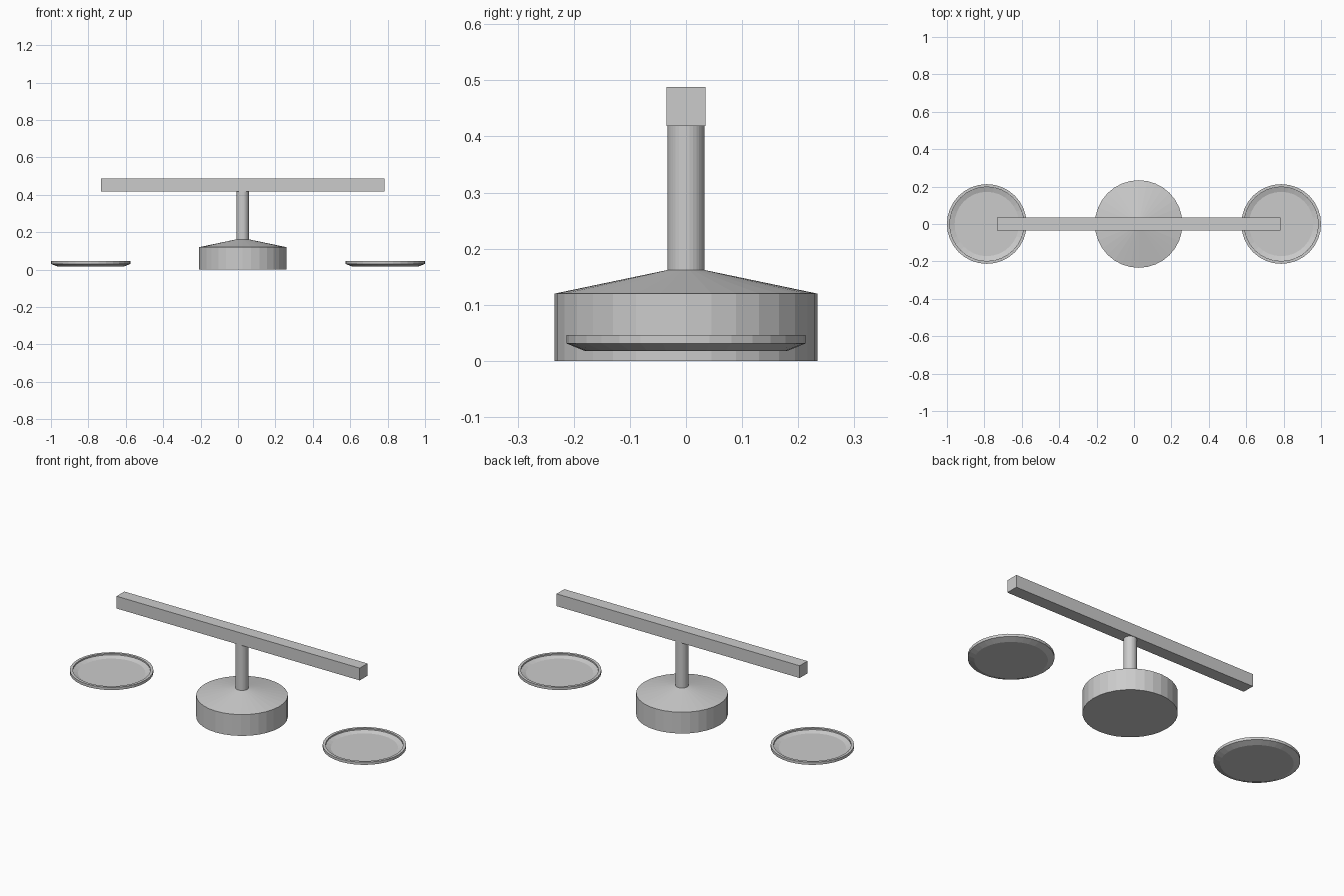
import bpy, bmesh
from math import cos, sin, pi

if "Cube" in bpy.data.objects:
    bpy.data.objects.remove(bpy.data.objects["Cube"])

SIDES = 32
CX = 0.025  # the stand sits slightly right of the pans' midpoint


def lathe(name, profile, location):
    """Spin a closed (radius, z) profile around z; radius 0 makes a pole."""
    bm = bmesh.new()
    rings = []
    for r, z in profile:
        if r == 0:
            rings.append([bm.verts.new((0, 0, z))] * SIDES)
        else:
            rings.append([bm.verts.new((r * cos(2 * pi * i / SIDES),
                                        r * sin(2 * pi * i / SIDES), z))
                          for i in range(SIDES)])
    for a, b in zip(rings, rings[1:]):
        for i in range(SIDES):
            j = (i + 1) % SIDES
            bm.faces.new(dict.fromkeys((a[i], a[j], b[j], b[i])))
    bmesh.ops.recalc_face_normals(bm, faces=bm.faces)
    mesh = bpy.data.meshes.new(name)
    bm.to_mesh(mesh)
    bm.free()
    obj = bpy.data.objects.new(name, mesh)
    obj.location = location
    bpy.context.collection.objects.link(obj)
    return obj


# Drum base with sloped top, running up into the post
lathe("base_and_post", [(0, 0), (0.234, 0), (0.234, 0.12), (0.033, 0.162),
                        (0.033, 0.42), (0, 0.42)], (CX, 0, 0))

# Square beam
bpy.ops.mesh.primitive_cube_add(size=1, location=(CX, 0, 0.4535))
beam = bpy.context.object
beam.name = "beam"
beam.scale = (1.514, 0.069, 0.069)

# Shallow dished pans on both sides
pan = [(0, 0.018), (0.181, 0.018), (0.213, 0.031), (0.213, 0.046),
       (0.198, 0.046), (0.198, 0.038), (0.172, 0.029), (0, 0.029)]
for side, x in (("left", -0.787), ("right", 0.787)):
    lathe(side + "_pan", pan, (x, 0, 0))
